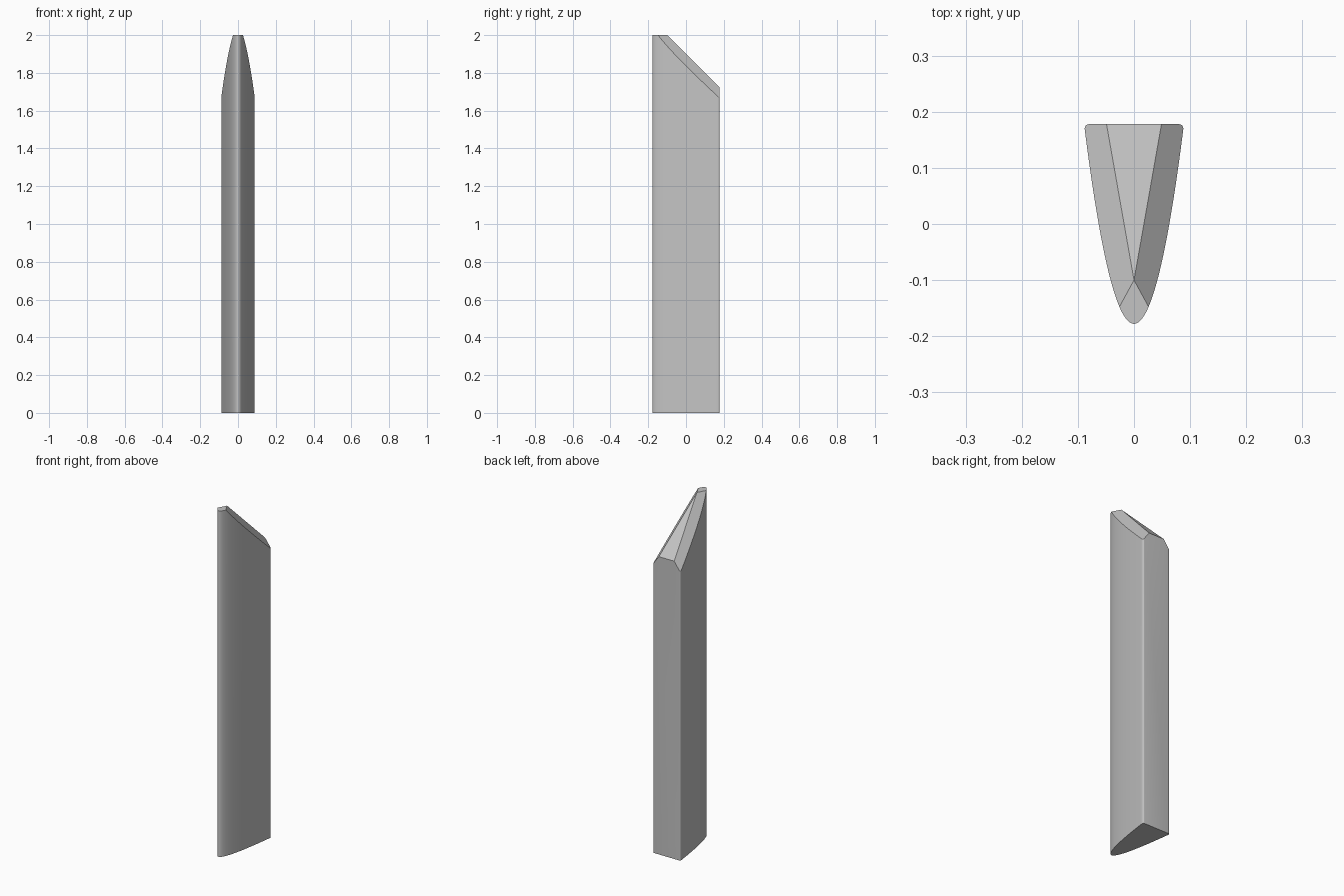
import bpy
import bmesh
import math
from mathutils import Vector

cube = bpy.data.objects.get("Cube")
if cube:
    bpy.data.objects.remove(cube, do_unlink=True)

HALF_W, FRONT, BACK, TOP = 0.088, -0.178, 0.178, 2.0
ROUND = 0.008
STEPS, CORNER = 44, 5

grey = bpy.data.materials.new("light_grey")
grey.use_nodes = True
colour = (0.55, 0.55, 0.55, 1)
grey.diffuse_color = colour
grey.node_tree.nodes["Principled BSDF"].inputs["Base Color"].default_value = colour

# Half outline: parabolic nose, then a small rounded back corner
half = []
for i in range(STEPS + 1):
    t = i / STEPS
    half.append((HALF_W * t, FRONT + (BACK - ROUND - FRONT) * t * t))
for i in range(1, CORNER + 1):
    a = math.pi / 2 * i / CORNER
    half.append((HALF_W - ROUND + ROUND * math.cos(a),
                 BACK - ROUND + ROUND * math.sin(a)))
outline = half + [(-x, y) for x, y in reversed(half[1:])]

# Upright prism from the outline
bm = bmesh.new()
base = bm.faces.new([bm.verts.new((x, y, 0)) for x, y in outline])
grown = bmesh.ops.extrude_face_region(bm, geom=[base], use_keep_orig=True)
top_verts = [g for g in grown["geom"] if isinstance(g, bmesh.types.BMVert)]
bmesh.ops.translate(bm, verts=top_verts, vec=(0, 0, TOP))


def slice_off(point, normal):
    """Remove everything beyond the plane and close the cut."""
    geom = bm.verts[:] + bm.edges[:] + bm.faces[:]
    bmesh.ops.bisect_plane(bm, geom=geom, dist=1e-5, plane_co=point,
                           plane_no=normal, clear_outer=True)
    rim = [e for e in bm.edges if e.is_boundary]
    bmesh.ops.holes_fill(bm, edges=rim, sides=0)


# Sloping back of the tip, then the two side chamfers
apex = Vector((0, -0.1, TOP))
slice_off(apex, Vector((0, 1, 1)))
for side in (1, -1):
    ridge = Vector((side * 0.049, 0.278, -0.278))
    corner = Vector((side * HALF_W, 0.27, -0.326))
    normal = ridge.cross(corner)
    if normal.z < 0:
        normal.negate()
    slice_off(apex, normal)

bmesh.ops.recalc_face_normals(bm, faces=bm.faces[:])
mesh = bpy.data.meshes.new("chamfered_post")
bm.to_mesh(mesh)
bm.free()
mesh.materials.append(grey)
post = bpy.data.objects.new("chamfered_post", mesh)
bpy.context.collection.objects.link(post)

# Smooth nose with crisp cut edges
bpy.ops.object.select_all(action="DESELECT")
post.select_set(True)
bpy.context.view_layer.objects.active = post
bpy.ops.object.shade_smooth_by_angle(angle=math.radians(25))
